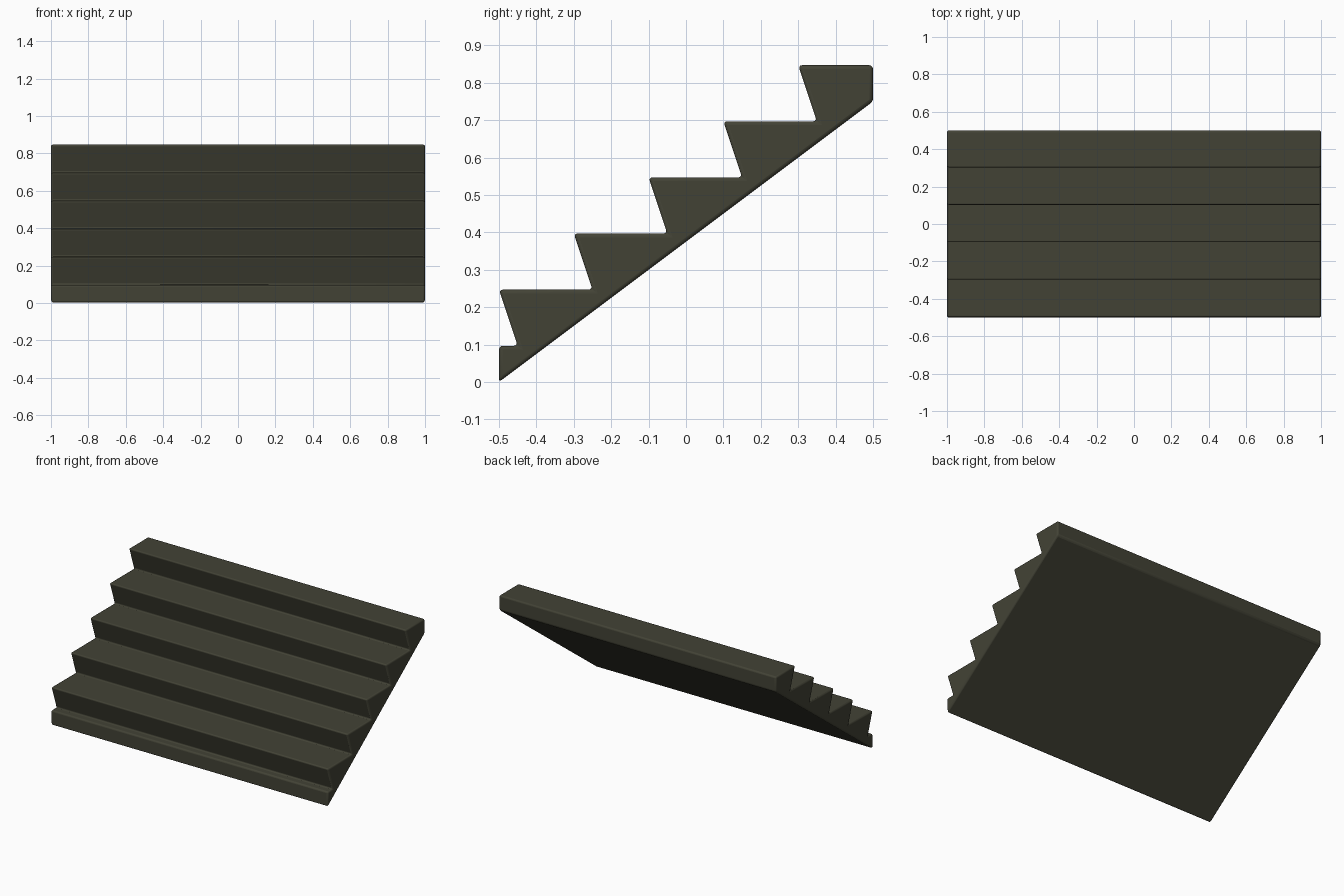
import bpy, bmesh

if "Cube" in bpy.data.objects:
    bpy.data.objects.remove(bpy.data.objects["Cube"])

STEPS, RUN, RISE, FIRST, UNDERCUT = 5, 0.2, 0.15, 0.097, 0.05

# Side profile (y, z): sloped underside, then undercut steps with overhanging noses
profile = [(-0.5, 0.0), (0.5, 0.75), (0.5, FIRST + STEPS * RISE)]
for i in reversed(range(STEPS)):
    y, z = -0.5 + i * RUN, FIRST + i * RISE
    profile += [(y, z + RISE), (y + UNDERCUT, z)]
profile.append((-0.5, FIRST))

# Extrude the profile across the full width
bm = bmesh.new()
face = bm.faces.new([bm.verts.new((-1, y, z)) for y, z in profile])
ext = bmesh.ops.extrude_face_region(bm, geom=[face])
bmesh.ops.translate(bm, vec=(2, 0, 0),
                    verts=[g for g in ext["geom"] if isinstance(g, bmesh.types.BMVert)])
bmesh.ops.recalc_face_normals(bm, faces=bm.faces)
mesh = bpy.data.meshes.new("stair_flight")
bm.to_mesh(mesh)
bm.free()

stairs = bpy.data.objects.new("stair_flight", mesh)
bpy.context.collection.objects.link(stairs)

# Dark olive stone
mat = bpy.data.materials.new("dark_olive")
mat.diffuse_color = (0.055, 0.055, 0.036, 1)
mat.use_nodes = True
mat.node_tree.nodes["Principled BSDF"].inputs["Base Color"].default_value = mat.diffuse_color
mesh.materials.append(mat)

# Softly rounded edges
bevel = stairs.modifiers.new("rounded_edges", 'BEVEL')
bevel.width = 0.01
bevel.segments = 3
bevel.limit_method = 'ANGLE'

bpy.context.view_layer.objects.active = stairs
stairs.select_set(True)
bpy.ops.object.shade_smooth_by_angle(angle=0.6)
